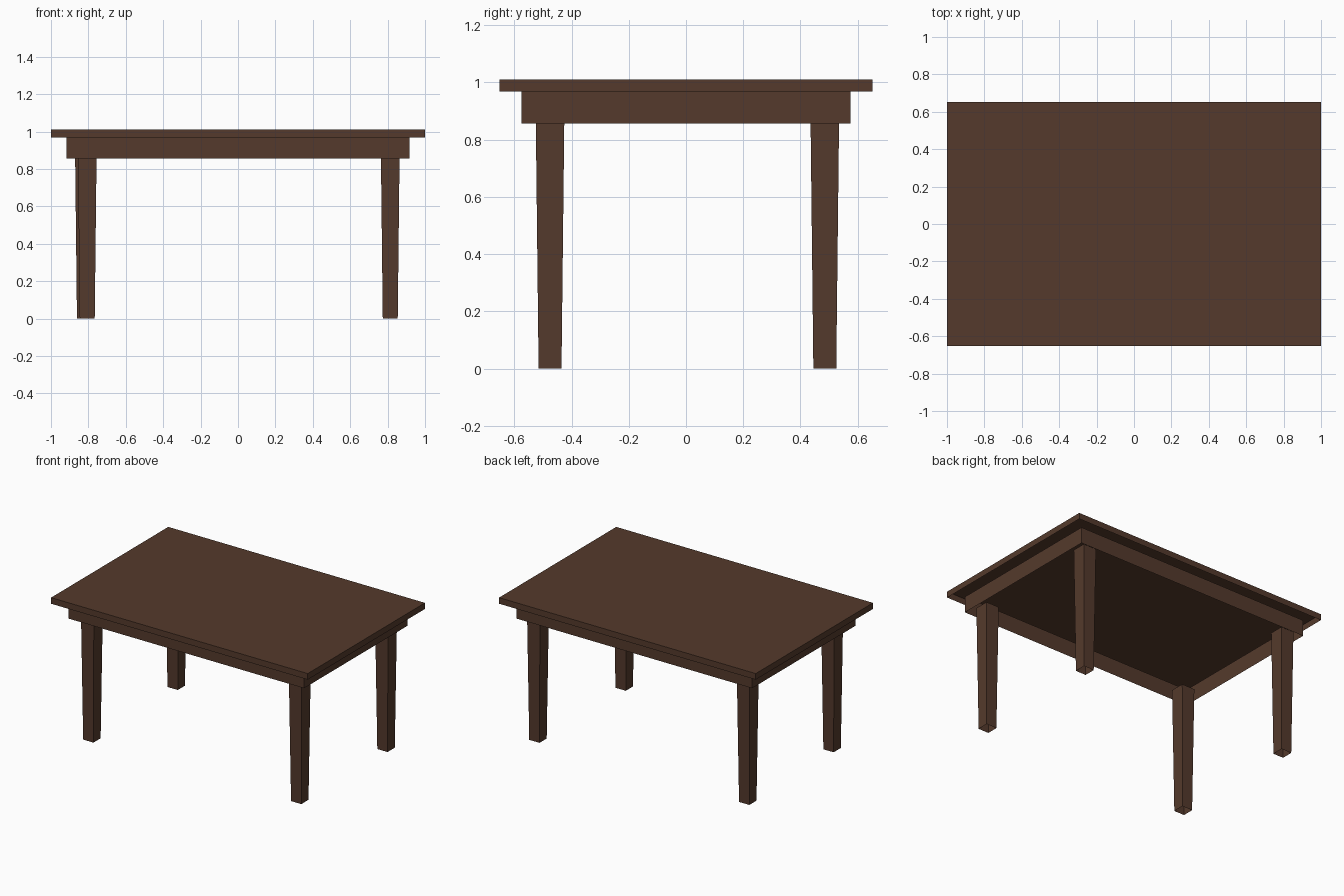
import bpy, bmesh

if "Cube" in bpy.data.objects:
    bpy.data.objects.remove(bpy.data.objects["Cube"])

wood = bpy.data.materials.new("dark brown wood")
wood.diffuse_color = (0.089, 0.042, 0.025, 1)
wood.use_nodes = True
wood.node_tree.nodes["Principled BSDF"].inputs["Base Color"].default_value = wood.diffuse_color


def slab(name, cx, cy, bottom, top, z0, z1, open_top=False):
    """Four-sided block open underneath; bottom/top are (half x, half y)."""
    bm = bmesh.new()
    bmesh.ops.create_cube(bm, size=2)
    bm.normal_update()
    ends = [f for f in bm.faces if f.normal.z < -0.5 or (open_top and f.normal.z > 0.5)]
    bmesh.ops.delete(bm, geom=ends, context='FACES_ONLY')
    for v in bm.verts:
        hx, hy = top if v.co.z > 0 else bottom
        v.co = (cx + v.co.x * hx, cy + v.co.y * hy, z1 if v.co.z > 0 else z0)
    mesh = bpy.data.meshes.new(name)
    bm.to_mesh(mesh)
    bm.free()
    mesh.materials.append(wood)
    obj = bpy.data.objects.new(name, mesh)
    bpy.context.collection.objects.link(obj)
    return obj


# Tabletop board, open underneath
slab("tabletop", 0, 0, (1, 0.652), (1, 0.652), 0.968, 1.011)

# Thin apron frame under the top
slab("apron", 0, 0, (0.917, 0.575), (0.917, 0.575), 0.856, 0.97, open_top=True)

# Tapered legs, hollow at both ends
legs = {
    "front_left_leg": (-0.806, -0.475),
    "front_right_leg": (0.814, -0.475),
    "back_left_leg": (-0.821, 0.485),
    "back_right_leg": (0.814, 0.485),
}
for name, (x, y) in legs.items():
    slab(name, x, y, (0.04, 0.04), (0.05, 0.05), 0, 0.885, open_top=True)
